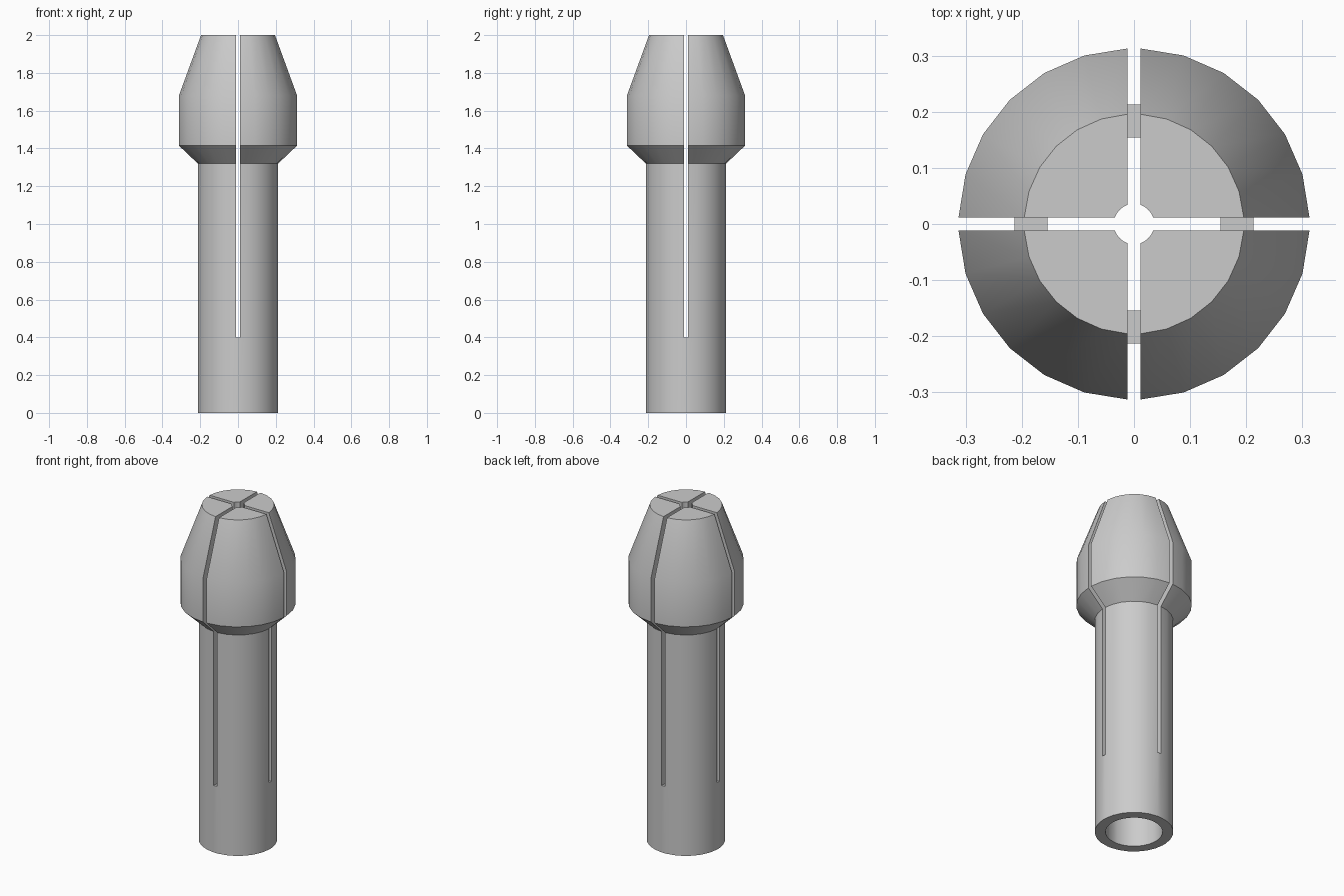
import bpy, bmesh, math

cube = bpy.data.objects.get("Cube")
if cube:
    bpy.data.objects.remove(cube, do_unlink=True)

steel = bpy.data.materials.new("grey steel")
steel.use_nodes = True
colour = (0.6, 0.6, 0.6, 1)
steel.diffuse_color = colour
steel.node_tree.nodes["Principled BSDF"].inputs["Base Color"].default_value = colour

SLOT = 0.0115      # half the slot width
SEG = 6            # facets per jaw
OUTER, BORE, TIP_BORE = 0.213, 0.155, 0.036
SLOT_FLOOR, SHOULDER = 0.4, 1.32

# Jaw section, from the slot floor up the outside and back down the bore
section = [(OUTER, SLOT_FLOOR), (OUTER, SHOULDER), (0.313, 1.415), (0.313, 1.68),
           (0.196, 2.0), (TIP_BORE, 2.0), (TIP_BORE, SHOULDER),
           (BORE, SHOULDER), (BORE, SLOT_FLOOR)]

bm = bmesh.new()


def arc(r, z, quarter):
    """Arc across one quarter, ending flush with the parallel slot sides."""
    start = math.asin(SLOT / r)
    step = (math.pi / 2 - 2 * start) / SEG
    turn = quarter * math.pi / 2 + start
    return [bm.verts.new((r * math.cos(turn + i * step), r * math.sin(turn + i * step), z))
            for i in range(SEG + 1)]


def strip(a, b, closed=False):
    n = len(a)
    for i in range(n if closed else n - 1):
        j = (i + 1) % n
        bm.faces.new((a[i], a[j], b[j], b[i]))


# Four jaws with flat slot sides
outer_ring, inner_ring = [], []
for q in range(4):
    rows = [arc(r, z, q) for r, z in section]
    for low, high in zip(rows, rows[1:]):
        strip(low, high)
    for end in (0, -1):
        bm.faces.new([row[end] for row in rows])
    outer_ring += rows[0]
    inner_ring += rows[-1]

# Solid sleeve below the slots, with an open bore
base_outer = [v for q in range(4) for v in arc(OUTER, 0, q)]
base_inner = [v for q in range(4) for v in arc(BORE, 0, q)]
strip(base_outer, outer_ring, True)
strip(inner_ring, base_inner, True)
strip(base_inner, base_outer, True)

# Slot floors between neighbouring jaws
count = len(outer_ring)
for q in range(4):
    i = q * (SEG + 1) + SEG
    j = (i + 1) % count
    bm.faces.new((outer_ring[i], outer_ring[j], inner_ring[j], inner_ring[i]))

bmesh.ops.recalc_face_normals(bm, faces=bm.faces)
mesh = bpy.data.meshes.new("slotted_collet")
bm.to_mesh(mesh)
bm.free()
mesh.materials.append(steel)
collet = bpy.data.objects.new("slotted_collet", mesh)
bpy.context.collection.objects.link(collet)

bpy.ops.object.select_all(action='DESELECT')
collet.select_set(True)
bpy.context.view_layer.objects.active = collet
bpy.ops.object.shade_smooth_by_angle(angle=math.radians(30))
